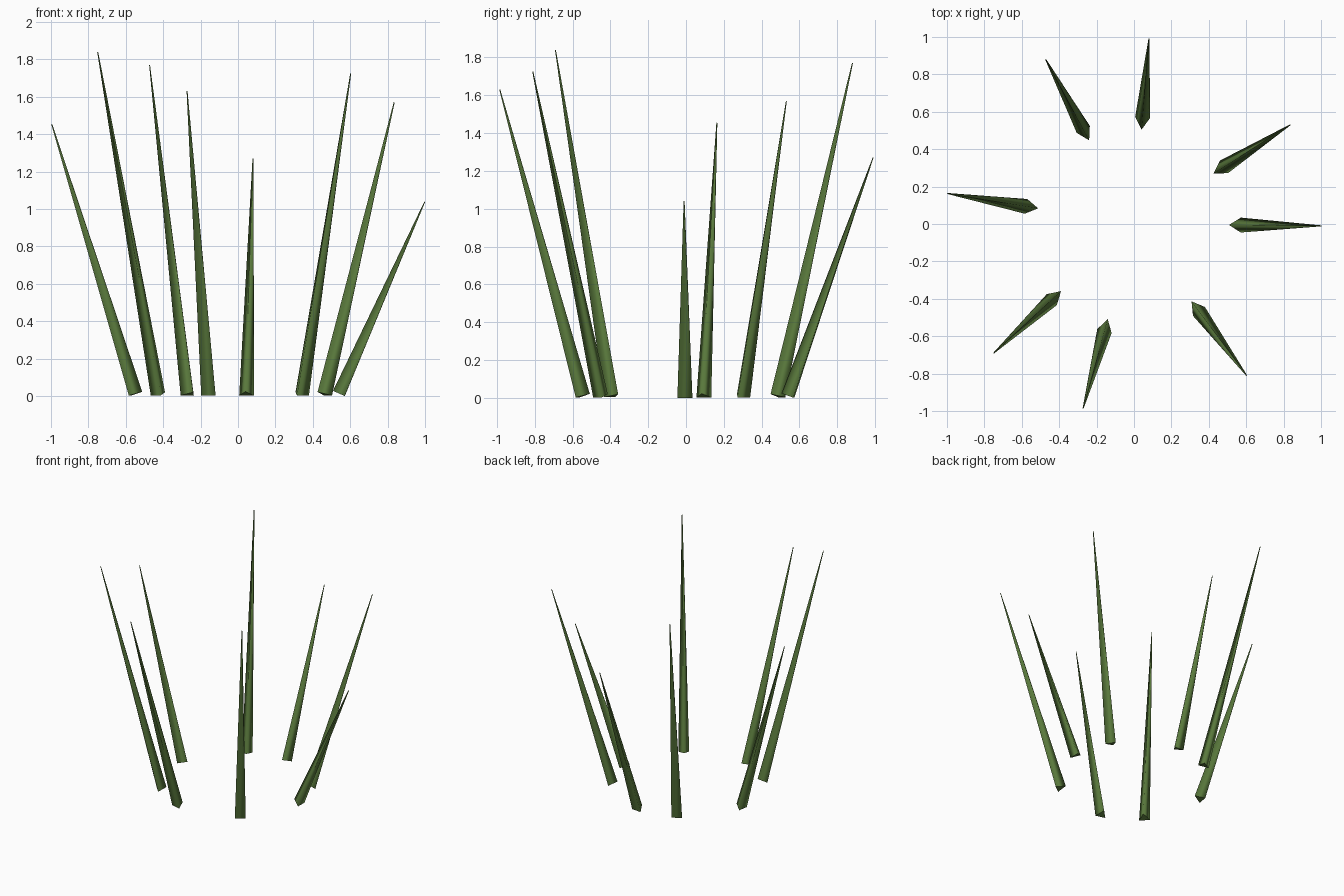
import bpy
import bmesh
from math import cos, sin, tau
from mathutils import Vector

if "Cube" in bpy.data.objects:
    bpy.data.objects.remove(bpy.data.objects["Cube"])

SIDES = 3
BASE_R = 0.046
TIP_R = 0.003

green = bpy.data.materials.new("leaf_green")
green.diffuse_color = (0.10, 0.19, 0.045, 1)
green.use_nodes = True
green.node_tree.nodes["Principled BSDF"].inputs["Base Color"].default_value = green.diffuse_color

# blade tip position and distance of the blade foot from the centre
blades = [
    ((1.00, -0.01, 1.04), 0.550),
    ((0.835, 0.53, 1.57), 0.548),
    ((0.08, 0.99, 1.27), 0.550),
    ((-0.472, 0.88, 1.77), 0.552),
    ((-0.997, 0.163, 1.455), 0.563),
    ((-0.75, -0.69, 1.84), 0.575),
    ((-0.272, -0.985, 1.63), 0.572),
    ((0.602, -0.81, 1.725), 0.560),
]


def make_blade(name, tip, foot_radius):
    tip = Vector(tip)
    outward = Vector((tip.x, tip.y, 0)).normalized()
    foot = outward * foot_radius + Vector((0, 0, 0.009))
    axis = (tip - foot).normalized()
    side = axis.cross(outward).normalized()
    inward = axis.cross(side).normalized()   # ridge faces the centre

    bm = bmesh.new()

    def ring(centre, radius):
        return [bm.verts.new(centre + radius * (cos(tau * i / SIDES) * inward
                                                + sin(tau * i / SIDES) * side))
                for i in range(SIDES)]

    low, high = ring(foot, BASE_R), ring(tip, TIP_R)
    for i in range(SIDES):
        j = (i + 1) % SIDES
        bm.faces.new((low[i], low[j], high[j], high[i])).smooth = True
    caps = [bm.faces.new(low[::-1]), bm.faces.new(high)]
    for cap in caps:
        for edge in cap.edges:
            edge.smooth = False
    bmesh.ops.recalc_face_normals(bm, faces=bm.faces)

    mesh = bpy.data.meshes.new(name)
    bm.to_mesh(mesh)
    bm.free()
    mesh.materials.append(green)
    bpy.context.collection.objects.link(bpy.data.objects.new(name, mesh))


# ring of grass blades leaning outward
for n, (tip, foot_radius) in enumerate(blades, 1):
    make_blade(f"grass_blade_{n}", tip, foot_radius)
